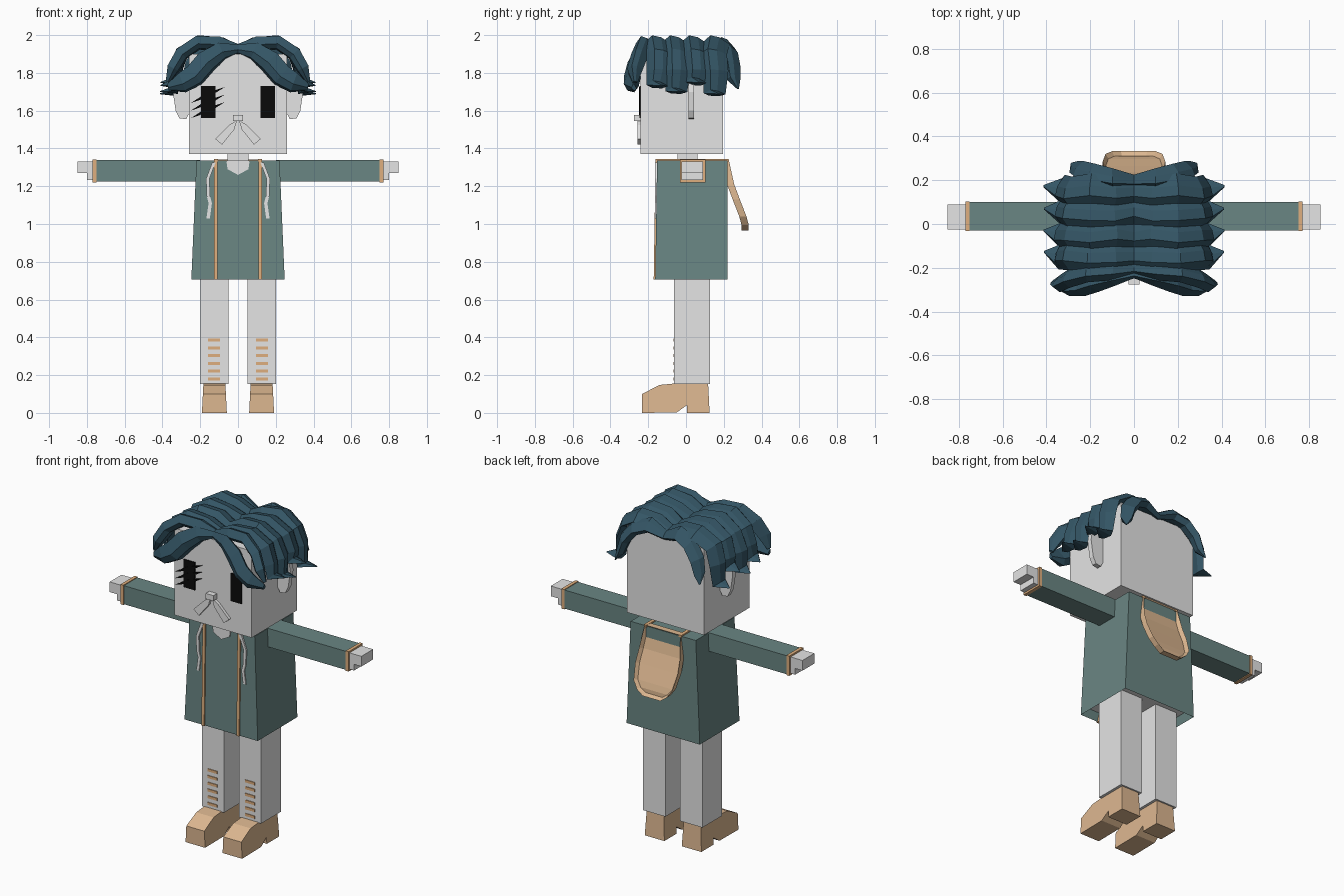
import bpy, bmesh, random
from mathutils import Vector

random.seed(7)
cube = bpy.data.objects.get("Cube")
if cube:
    bpy.data.objects.remove(cube, do_unlink=True)


def material(name, rgb):
    m = bpy.data.materials.new(name)
    m.use_nodes = True
    m.diffuse_color = (*rgb, 1)
    node = next(n for n in m.node_tree.nodes if n.type == 'BSDF_PRINCIPLED')
    node.inputs["Base Color"].default_value = (*rgb, 1)
    return m


GREY = material("pale grey", (0.78, 0.78, 0.78))
TEAL = material("coat teal", (0.143, 0.238, 0.228))
TAN = material("tan leather", (0.72, 0.475, 0.28))
TRIM = material("orange tan trim", (0.74, 0.43, 0.21))
HAIR = material("dark blue hair", (0.034, 0.091, 0.130))
BLACK = material("black", (0.003, 0.003, 0.003))


def finish(bm, name, *mats):
    bmesh.ops.recalc_face_normals(bm, faces=bm.faces[:])
    me = bpy.data.meshes.new(name)
    bm.to_mesh(me)
    bm.free()
    for m in mats:
        me.materials.append(m)
    ob = bpy.data.objects.new(name, me)
    bpy.context.collection.objects.link(ob)
    return ob


def loft(name, rings, mat):
    """Skin a list of equal point rings and cap both ends."""
    bm = bmesh.new()
    rows = [[bm.verts.new(p) for p in ring] for ring in rings]
    n = len(rows[0])
    for a, b in zip(rows, rows[1:]):
        for i in range(n):
            j = (i + 1) % n
            bm.faces.new((a[i], a[j], b[j], b[i]))
    bm.faces.new(rows[0])
    bm.faces.new(rows[-1])
    return finish(bm, name, mat)


def rect(x0, x1, y0, y1, z):
    return [(x0, y0, z), (x1, y0, z), (x1, y1, z), (x0, y1, z)]


def box(name, x, y, z, mat):
    return loft(name, [rect(*x, *y, h) for h in z], mat)


def plate(name, outline, y0, y1, mat):
    """Extrude a front (x, z) outline along y."""
    return loft(name, [[(x, y, z) for x, z in outline] for y in (y0, y1)], mat)


def span(s, a, b):
    return tuple(sorted((s * a, s * b)))


# Head, neck and face
box("head", (-0.26, 0.26), (-0.24, 0.197), (1.37, 1.9), GREY)
box("neck", (-0.055, 0.055), (-0.045, 0.06), (1.3, 1.38), GREY)
box("nose", (-0.026, 0.026), (-0.275, -0.24), (1.545, 1.578), GREY)
for k in range(3):
    z = 1.60 + 0.04 * k
    plate(f"scar_{k + 1}", [(-0.25, z - 0.04), (-0.15, z - 0.005),
                            (-0.07, z + 0.045), (-0.17, z + 0.012)], -0.249, -0.24, BLACK)

# Coat body with a recessed underside
coat = loft("coat_body", [rect(-0.247, 0.247, -0.163, 0.22, 0.707),
                          rect(-0.22, 0.22, -0.153, 0.22, 1.335)], TEAL)
coat.data.materials.append(GREY)
bm = bmesh.new()
bm.from_mesh(coat.data)
base = min(bm.faces, key=lambda f: f.calc_center_median().z)
bmesh.ops.inset_region(bm, faces=[base], thickness=0.02)
for v in base.verts:
    v.co.z += 0.05
base.material_index = 1
bm.to_mesh(coat.data)
bm.free()
plate("shirt_neck", [(-0.062, 1.337), (-0.055, 1.29), (0, 1.26), (0.055, 1.29), (0.062, 1.337)],
      -0.161, -0.152, GREY)

# Hood hanging on the back
hood_rows = [(0.12, 0.226, 1.342), (0.138, 0.255, 1.21), (0.143, 0.285, 1.13),
             (0.13, 0.32, 1.04), (0.1, 0.332, 0.995), (0.06, 0.332, 0.965)]
bm = bmesh.new()
verts = [[[bm.verts.new((s * x, y - d, z)) for s in (-1, 1)] for d in (0, 0.038)]
         for x, y, z in hood_rows]
back = []
for (o, i), (p, q) in zip(verts, verts[1:]):
    back.append(bm.faces.new((o[0], o[1], p[1], p[0])))
    bm.faces.new((i[0], i[1], q[1], q[0]))
    for s in (0, 1):
        bm.faces.new((o[s], p[s], q[s], i[s]))
for o, i in (verts[0], verts[-1]):
    bm.faces.new((o[0], o[1], i[1], i[0]))
bmesh.ops.recalc_face_normals(bm, faces=bm.faces[:])
bmesh.ops.inset_region(bm, faces=back, thickness=0.014, depth=-0.022)
finish(bm, "hood", TAN)

STRING = [(0.128, 1.325), (0.16, 1.24), (0.157, 1.15), (0.147, 1.11), (0.158, 1.03)]
SHOE = [(-0.233, 0), (-0.233, 0.1), (-0.14, 0.148), (-0.065, 0.155), (0.117, 0.155),
        (0.125, 0), (0.006, 0), (0.004, 0.04), (-0.05, 0.002)]

for s, side in ((1, "left"), (-1, "right")):
    # Eye, moustache half and ear
    box(side + "_eye", span(s, 0.12, 0.195), (-0.246, -0.24), (1.56, 1.73), BLACK)
    plate(side + "_moustache", [(s * x, z) for x, z in
          ((0.005, 1.55), (0.045, 1.525), (0.12, 1.45), (0.085, 1.42), (0.02, 1.5))],
          -0.258, -0.24, GREY)
    plate(side + "_ear", [(s * x, z) for x, z in
          ((0.25, 1.82), (0.33, 1.8), (0.345, 1.7), (0.33, 1.6), (0.31, 1.56), (0.275, 1.555), (0.25, 1.6))],
          0.012, 0.042, GREY)

    # Sleeve, cuff and hand
    box(side + "_sleeve", span(s, 0.2, 0.76), (-0.03, 0.1), (1.225, 1.338), TEAL)
    box(side + "_cuff", span(s, 0.75, 0.77), (-0.033, 0.103), (1.221, 1.342), TRIM)
    box(side + "_hand", span(s, 0.76, 0.85), (-0.024, 0.09), (1.27, 1.332), GREY)
    box(side + "_fingers", span(s, 0.76, 0.80), (-0.024, 0.09), (1.232, 1.27), GREY)

    # Coat trim down the front and over the shoulder
    loft(side + "_front_trim", [rect(*span(s, 0.109, 0.127), -0.171, -0.15, 0.705),
                                rect(*span(s, 0.109, 0.127), -0.161, -0.14, 1.343)], TRIM)
    box(side + "_shoulder_trim", span(s, 0.107, 0.127), (-0.16, 0.226), (1.33, 1.343), TRIM)
    outline = [(s * (x - 0.009), z) for x, z in STRING] + \
              [(s * (x + 0.009), z) for x, z in reversed(STRING)]
    plate(side + "_drawstring", outline, -0.164, -0.15, GREY)

    # Leg, shin bands and shoe
    box(side + "_leg", span(s, 0.05, 0.2), (-0.063, 0.127), (0.152, 0.8), GREY)
    for k in range(6):
        z = 0.18 + 0.041 * k
        box(f"{side}_shin_band_{k + 1}", span(s, 0.095, 0.16), (-0.067, -0.06), (z - 0.008, z + 0.008), TRIM)
    loft(side + "_shoe", [[(s * (0.125 + d * (0.066 - 0.05 * z)), y, z) for y, z in SHOE]
                          for d in (-1, 1)], TAN)


# Hair: faceted locks swept from the parting outwards
SECTION = [(-1, 0.1), (-0.4, 1), (0.25, 0.75), (1, -0.1), (0.4, -0.6), (-0.5, -0.45)]


def lock(name, s, path, ys, w, t, taper):
    pts = [Vector((x, z)) for x, z in path]
    rings = []
    for i, p in enumerate(pts):
        d = (pts[min(i + 1, len(pts) - 1)] - pts[max(i - 1, 0)]).normalized()
        n = Vector((-d.y, d.x)) if i else Vector((0, 1))
        k = taper[i]
        rings.append([(s * (p.x + n.x * b * t * k), ys[i] + a * w * k, p.y + n.y * b * t * k)
                      for a, b in SECTION])
    loft(name, rings, HAIR)


SIDE = [(0, 1.91), (0.09, 1.945), (0.2, 1.957), (0.29, 1.9), (0.325, 1.81), (0.335, 1.725), (0.415, 1.725)]
FRONT = [(0, 1.92), (0.08, 1.905), (0.155, 1.85), (0.22, 1.775), (0.29, 1.735), (0.37, 1.72)]
CREST = [(0, 1.925), (0.1, 1.945), (0.21, 1.95), (0.29, 1.895), (0.335, 1.82), (0.37, 1.75)]
BACK = [(0, 1.905), (0.1, 1.94), (0.18, 1.91), (0.235, 1.84), (0.26, 1.765), (0.285, 1.715)]

for k, y in enumerate((0.155, 0.052, -0.048, -0.145)):
    drop = (-0.045, 0.03, -0.03, 0.01)[k]
    sway = [random.uniform(-0.012, 0.012) for _ in SIDE[:-1]] + [0.018]
    path = [(x + random.uniform(-0.006, 0.006) * (i > 0), z + drop * (i > 4) * 0.8)
            for i, (x, z) in enumerate(SIDE)]
    for s, side in ((1, "left"), (-1, "right")):
        lock(f"{side}_hair_lock_{k + 1}", s, path, [y + v for v in sway],
             0.072, 0.043, (0.85, 1, 1, 1, 0.95, 0.8, 0.06))
for s, side in ((1, "left"), (-1, "right")):
    lock(side + "_fringe", s, FRONT, (-0.23, -0.245, -0.265, -0.285, -0.29, -0.275),
         0.044, 0.075, (0.4, 0.8, 1, 1, 0.9, 0.3))
    lock(side + "_fringe_crest", s, CREST, (-0.205, -0.21, -0.22, -0.245, -0.27, -0.27),
         0.046, 0.047, (0.6, 1, 1, 1, 0.9, 0.3))
    lock(side + "_back_lock", s, BACK, (0.195, 0.205, 0.225, 0.24, 0.25, 0.275),
         0.05, 0.05, (0.6, 1, 1, 0.95, 0.75, 0.1))
